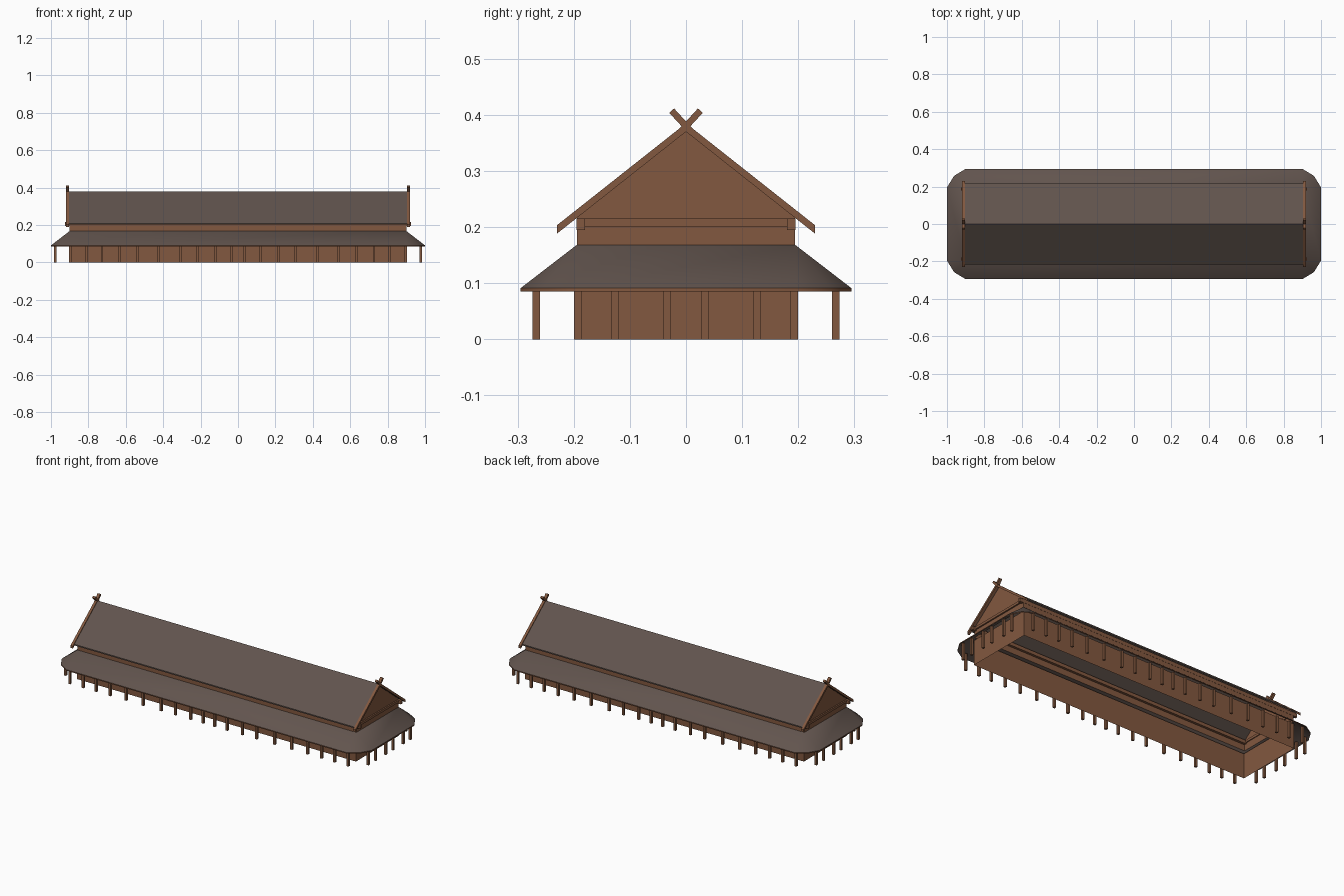
import bpy, bmesh, math
from mathutils import Vector

if "Cube" in bpy.data.objects:
    bpy.data.objects.remove(bpy.data.objects["Cube"])


def material(name, rgb):
    m = bpy.data.materials.new(name)
    m.diffuse_color = (*rgb, 1)
    m.use_nodes = True
    m.node_tree.nodes["Principled BSDF"].inputs["Base Color"].default_value = m.diffuse_color
    return m


WOOD = material("brown_wood", (0.225, 0.098, 0.050))
ROOF = material("dark_roof_shingle", (0.120, 0.088, 0.075))


def finish(name, bm, mats, recalc=True):
    if recalc:
        bmesh.ops.recalc_face_normals(bm, faces=bm.faces)
    me = bpy.data.meshes.new(name)
    bm.to_mesh(me)
    bm.free()
    for m in mats:
        me.materials.append(m)
    ob = bpy.data.objects.new(name, me)
    bpy.context.collection.objects.link(ob)
    return ob


def add_box(bm, lo, hi):
    vs = bmesh.ops.create_cube(bm, size=1)["verts"]
    for v in vs:
        v.co = [(a + b) / 2 + c * (b - a) for a, b, c in zip(lo, hi, v.co)]


def add_prism(bm, profile, x0, x1, caps=True, skip=()):
    """Extrude a (y, z) profile along x; skip lists side indices left open."""
    a = [bm.verts.new((x0, y, z)) for y, z in profile]
    b = [bm.verts.new((x1, y, z)) for y, z in profile]
    n = len(a)
    for i in range(n):
        if i not in skip:
            j = (i + 1) % n
            bm.faces.new((a[i], a[j], b[j], b[i]))
    if caps:
        bm.faces.new(a)
        bm.faces.new(b)


# Lower walls: open tube without floor or ceiling
bm = bmesh.new()
corners = [(-0.9, -0.199), (0.9, -0.199), (0.9, 0.199), (-0.9, 0.199)]
lo = [bm.verts.new((x, y, 0)) for x, y in corners]
hi = [bm.verts.new((x, y, 0.145)) for x, y in corners]
for i in range(4):
    j = (i + 1) % 4
    bm.faces.new((lo[i], lo[j], hi[j], hi[i]))
finish("lower_walls", bm, [WOOD], recalc=False)

# Upper walls with gable triangles, open below and under the roof
bm = bmesh.new()
gable = [(-0.194, 0.160), (0.194, 0.160), (0.194, 0.217), (0, 0.371), (-0.194, 0.217)]
add_prism(bm, gable, -0.9, 0.9, skip=(0, 2, 3))
finish("upper_walls", bm, [WOOD])

# Skirt roof around the hall with clipped corners
OUT = [(0.1, 0), (0.0625, 0.062), (0, 0.1)]


def ring(bm, z, offsets):
    pts = []
    for sx, sy, flip in ((1, 1, 0), (-1, 1, 1), (-1, -1, 0), (1, -1, 1)):
        for dx, dy in (offsets[::-1] if flip else offsets):
            pts.append(bm.verts.new((sx * (0.9 + dx), sy * (0.195 + dy), z)))
    return pts


bm = bmesh.new()
NONE = [(0, 0)] * 3
rings = [ring(bm, 0.168, NONE), ring(bm, 0.091, OUT),
         ring(bm, 0.085, OUT), ring(bm, 0.162, NONE)]
for k in range(3):
    a, b = rings[k], rings[k + 1]
    for i in range(12):
        j = (i + 1) % 12
        f = bm.faces.new((a[j], a[i], b[i], b[j]))
        f.material_index = 1 if k == 1 else 0      # wooden eave edge
        f.smooth = k != 1
bmesh.ops.remove_doubles(bm, verts=bm.verts, dist=1e-5)
skirt = finish("skirt_roof", bm, [ROOF, WOOD])
bpy.context.view_layer.objects.active = skirt
skirt.select_set(True)
bpy.ops.object.shade_smooth_by_angle(angle=math.radians(40))
skirt.select_set(False)

# Main gable roof
S = 0.79
bm = bmesh.new()
e = 0.217
add_prism(bm, [(-e, 0.38 - S * e), (0, 0.38), (e, 0.38 - S * e),
               (e, 0.373 - S * e), (0, 0.373), (-e, 0.373 - S * e)], -0.906, 0.906)
finish("main_roof", bm, [ROOF])

# Bargeboards on both gable ends
bm = bmesh.new()
e = 0.23
for sx in (-1, 1):
    add_prism(bm, [(-e, 0.385 - S * e), (0, 0.385), (e, 0.385 - S * e),
                   (e, 0.370 - S * e), (0, 0.370), (-e, 0.370 - S * e)],
              sx * 0.904, sx * 0.919)
finish("bargeboards", bm, [WOOD])

# Crossed ridge finials
bm = bmesh.new()
for sx in (-1, 1):
    for sy in (-1, 1):
        p, q = Vector((-sy * 0.008, 0.371)), Vector((sy * 0.0255, 0.4075))
        d = (q - p).normalized()
        n = Vector((-d.y, d.x)) * 0.0058
        add_prism(bm, [p + n, q + n, q - n, p - n], sx * 0.903, sx * 0.92)
finish("ridge_finials", bm, [WOOD])

# Eave purlins running the full length, and tie beams across the gables
bm = bmesh.new()
for sy in (-1, 1):
    y0, y1 = sorted((sy * 0.18, sy * 0.195))
    add_box(bm, (-0.924, y0, 0.195), (0.924, y1, 0.215))
finish("eave_purlins", bm, [WOOD])
bm = bmesh.new()
for sx in (-1, 1):
    x0, x1 = sorted((sx * 0.895, sx * 0.908))
    add_box(bm, (x0, -0.18, 0.201), (x1, 0.18, 0.215))
finish("tie_beams", bm, [WOOD])

# Veranda posts around all four sides
xs = [0.037, 0.118, 0.216, 0.307, 0.424, 0.535, 0.636, 0.727, 0.81, 0.897]
ys = [0.034, 0.127, 0.193]
spots = [(x, 0.267) for x in xs] + [(0.976, y) for y in ys]
bm = bmesh.new()
R = 0.0065
for x, y in spots:
    for sx in (-1, 1):
        for sy in (-1, 1):
            cx, cy = sx * x, sy * y
            add_box(bm, (cx - R, cy - R, 0), (cx + R, cy + R, 0.097))
finish("veranda_posts", bm, [WOOD])
